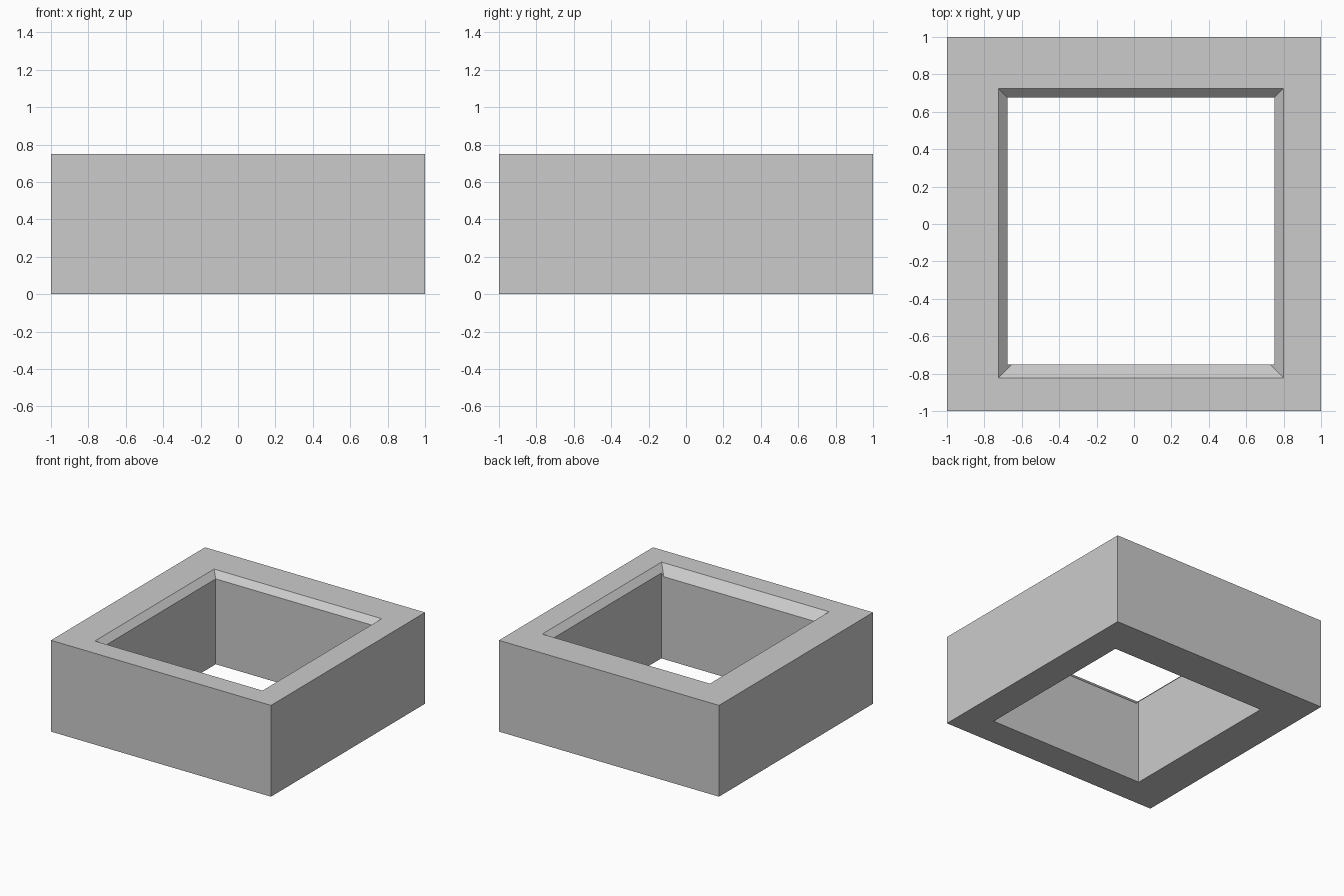
import bpy
import bmesh

if "Cube" in bpy.data.objects:
    bpy.data.objects.remove(bpy.data.objects["Cube"])

H = 0.75                                  # height of the frame
HOLE = (-0.676, 0.75, -0.75, 0.676)       # straight opening: x0, x1, y0, y1
RIM = (-0.725, 0.799, -0.823, 0.725)      # bevelled opening at the top face


def inset(rect, d):
    x0, x1, y0, y1 = rect
    return (x0 + d, x1 - d, y0 + d, y1 - d)


def prism(name, low, z0, high, z1):
    """Solid between two level rectangles."""
    bm = bmesh.new()
    rings = []
    for (x0, x1, y0, y1), z in ((low, z0), (high, z1)):
        corners = ((x0, y0), (x1, y0), (x1, y1), (x0, y1))
        rings.append([bm.verts.new((x, y, z)) for x, y in corners])
    a, b = rings
    bm.faces.new(a[::-1])
    bm.faces.new(b)
    for i in range(4):
        j = (i + 1) % 4
        bm.faces.new((a[i], a[j], b[j], b[i]))
    mesh = bpy.data.meshes.new(name)
    bm.to_mesh(mesh)
    bm.free()
    obj = bpy.data.objects.new(name, mesh)
    bpy.context.collection.objects.link(obj)
    return obj


grey = bpy.data.materials.new("grey")
grey.diffuse_color = (0.6, 0.6, 0.6, 1)
grey.use_nodes = True
grey.node_tree.nodes["Principled BSDF"].inputs["Base Color"].default_value = grey.diffuse_color

# Square outer block
block = (-1, 1, -1, 1)
frame = prism("square_frame", block, 0, block, H)
frame.data.materials.append(grey)

# Off-centre opening, then the 45 degree bevel around its top edge
cutters = [
    prism("opening_cutter", HOLE, -0.2, HOLE, H + 0.2),
    prism("bevel_cutter", inset(RIM, 0.15), H - 0.15, inset(RIM, -0.1), H + 0.1),
]
for cutter in cutters:
    cutter.hide_render = True
    cutter.hide_set(True)
    mod = frame.modifiers.new(cutter.name, 'BOOLEAN')
    mod.operation = 'DIFFERENCE'
    mod.solver = 'EXACT'
    mod.object = cutter

# Bake the cuts and remove the cutters
depsgraph = bpy.context.evaluated_depsgraph_get()
baked = bpy.data.meshes.new_from_object(frame.evaluated_get(depsgraph))
frame.modifiers.clear()
frame.data = baked
baked.name = "square_frame"
for cutter in cutters:
    bpy.data.objects.remove(cutter)
baked.materials.clear()
baked.materials.append(grey)
for poly in baked.polygons:
    poly.material_index = 0
    poly.use_smooth = False
